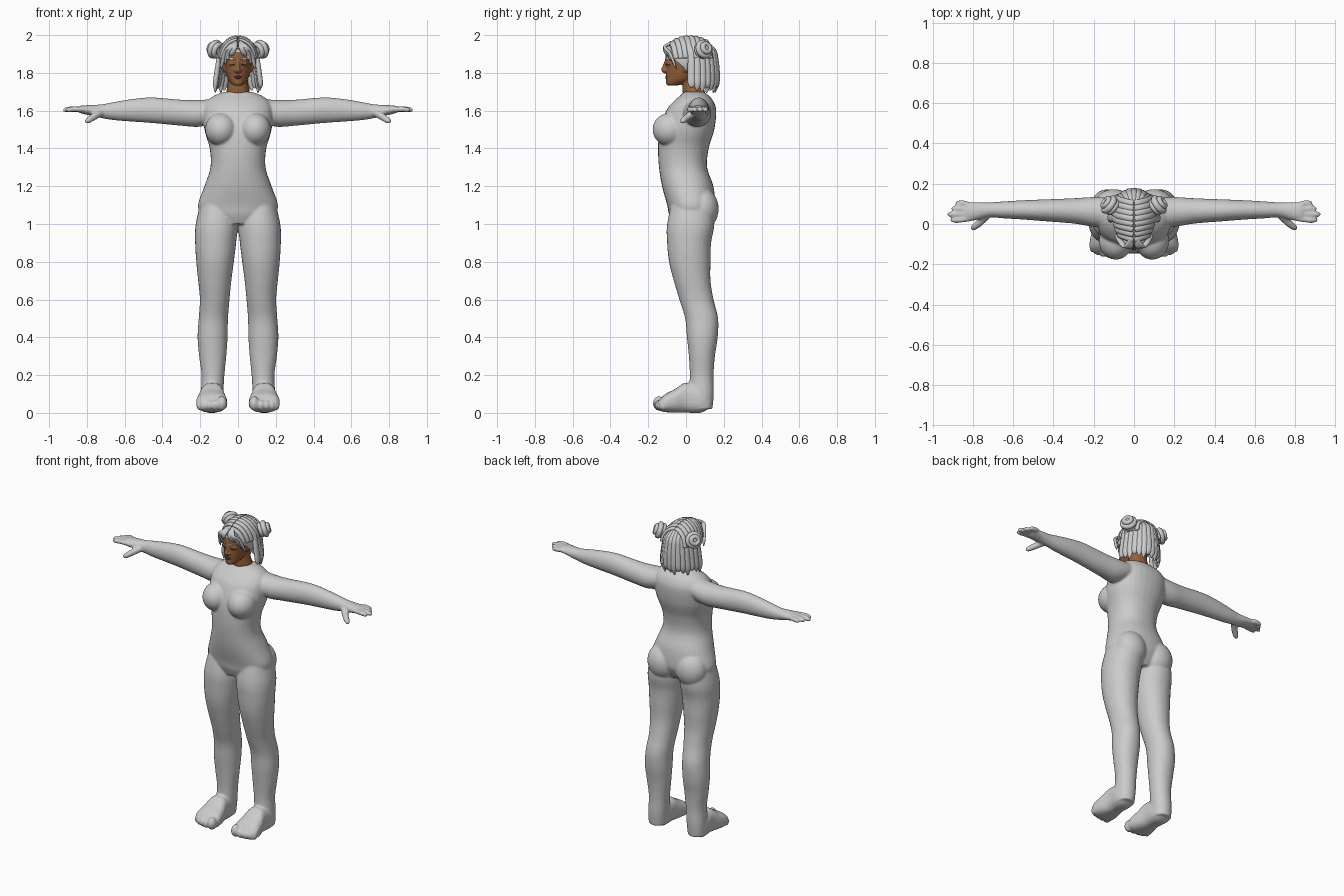
import bpy, bmesh
from math import sin, cos, pi, sqrt, radians
from mathutils import Vector, Matrix

if "Cube" in bpy.data.objects:
    bpy.data.objects.remove(bpy.data.objects["Cube"], do_unlink=True)

X, Y, Z = Vector((1, 0, 0)), Vector((0, 1, 0)), Vector((0, 0, 1))
SIDES = (-1, 1)


def material(name, r, g, b):
    m = bpy.data.materials.new(name)
    m.use_nodes = True
    m.diffuse_color = (r, g, b, 1)
    bsdf = m.node_tree.nodes["Principled BSDF"]
    bsdf.inputs["Base Color"].default_value = (r, g, b, 1)
    bsdf.inputs["Roughness"].default_value = 0.7
    return m


GREY = material("body_grey", 0.6, 0.6, 0.6)
HAIR = material("hair_grey", 0.6, 0.6, 0.6)
SKIN = material("brown_skin", 0.3, 0.12, 0.045)
LIP = material("dark_lip", 0.2, 0.065, 0.035)
LASH = material("lash_brown", 0.04, 0.02, 0.012)


def spline(st, sub):
    """Catmull-Rom interpolation of stations (x, y, z, a, b)."""
    out = []
    for i in range(len(st) - 1):
        p0, p1, p2, p3 = (st[max(0, min(len(st) - 1, i + k))] for k in (-1, 0, 1, 2))
        for s in range(sub):
            t = s / sub
            out.append([b + t * (c - a) / 2 + t * t * (a - 2.5 * b + 2 * c - d / 2)
                        + t ** 3 * (1.5 * (b - c) + (d - a) / 2)
                        for a, b, c, d in zip(p0, p1, p2, p3)])
    return out + [list(st[-1])]


def tube(bm, stations, side=X, axis=None, sub=5, n=20, power=2, closed=False):
    """Skin rounded cross-sections along a path; a fixed axis keeps them parallel."""
    st = stations if closed else spline(stations, sub)
    rings = []
    for i, (x, y, z, a, b) in enumerate(st):
        if closed:
            p, q = st[i - 1], st[(i + 1) % len(st)]
        else:
            p, q = st[max(0, i - 1)], st[min(len(st) - 1, i + 1)]
        t = axis or (Vector(q[:3]) - Vector(p[:3])).normalized()
        v = t.cross(side).normalized()
        u = v.cross(t)
        ring = []
        for k in range(n):
            c, s = cos(2 * pi * k / n), sin(2 * pi * k / n)
            c, s = (abs(w) ** (2 / power) * (1 if w > 0 else -1) for w in (c, s))
            ring.append(bm.verts.new(Vector((x, y, z)) + u * c * max(a, .001) + v * s * max(b, .001)))
        rings.append(ring)
    pairs = list(zip(rings, rings[1:])) + ([(rings[-1], rings[0])] if closed else [])
    for r, q in pairs:
        for k in range(n):
            bm.faces.new((r[k], r[(k + 1) % n], q[(k + 1) % n], q[k]))
    if not closed:
        bm.faces.new(rings[0])
        bm.faces.new(rings[-1])


def ball(bm, centre, radii):
    m = Matrix.Translation(centre) @ Matrix.Diagonal((*radii, 1))
    return bmesh.ops.create_uvsphere(bm, u_segments=32, v_segments=20, radius=1, matrix=m)["verts"]


def level(z, x0, x1, y0, y1):
    """Horizontal section from its left, right, front and back limits."""
    return ((x0 + x1) / 2, (y0 + y1) / 2, z, (x1 - x0) / 2, (y1 - y0) / 2)


def finish(bm, name, mat, voxel=0, smooth=0):
    bmesh.ops.recalc_face_normals(bm, faces=bm.faces)
    for f in bm.faces:
        f.smooth = True
    me = bpy.data.meshes.new(name)
    bm.to_mesh(me)
    bm.free()
    me.materials.append(mat)
    ob = bpy.data.objects.new(name, me)
    bpy.context.collection.objects.link(ob)
    if voxel:
        r = ob.modifiers.new("merge", "REMESH")
        r.mode, r.voxel_size, r.use_smooth_shade = "VOXEL", voxel, True
        s = ob.modifiers.new("soften", "SMOOTH")
        s.factor, s.iterations = 0.5, smooth
    return ob


# Body: torso, limbs, hands and feet merged into one soft surface
bm = bmesh.new()
torso = [(1.0, .13, -.07, .11), (1.05, .19, -.09, .14), (1.1, .212, -.1, .155), (1.2, .178, -.127, .145),
         (1.3, .146, -.143, .112), (1.4, .15, -.148, .12), (1.5, .178, -.14, .15), (1.6, .185, -.105, .16),
         (1.65, .165, -.065, .145), (1.68, .125, -.03, .12), (1.7, .07, -.01, .095)]
tube(bm, [level(z, -w, w, f, b) for z, w, f, b in torso], axis=Z, n=32, power=2.2)
leg = [(1.14, .03, .19, -.07, .14), (1.0, .004, .224, -.1, .15), (.9, .01, .227, -.1, .133),
       (.8, .022, .221, -.09, .13), (.7, .035, .211, -.065, .13), (.6, .045, .202, -.035, .146),
       (.5, .053, .208, -.005, .17), (.4, .055, .214, .005, .168), (.3, .062, .206, .015, .153),
       (.2, .072, .193, .02, .146), (.1, .078, .197, .015, .147), (.02, .085, .195, .02, .14)]
foot = [(.13, .03, .08, .1, .18), (.08, .001, .13, .08, .2), (0, .001, .16, .075, .2),
        (-.06, .001, .125, .062, .215), (-.11, .004, .1, .056, .222), (-.14, .012, .07, .068, .21)]
arm = [(.1, 1.605, .06, .055, .075), (.2, 1.586, .071, .06, .074), (.3, 1.589, .069, .065, .063),
       (.45, 1.602, .068, .068, .054), (.55, 1.602, .061, .07, .048), (.65, 1.598, .049, .07, .042),
       (.72, 1.597, .037, .07, .037), (.78, 1.602, .028, .064, .044), (.83, 1.606, .021, .06, .048),
       (.85, 1.606, .012, .06, .044)]
fingers = [(.103, .09, .885), (.076, .072, .905), (.048, .05, .925), (.02, .028, .91)]
toes = [(.085, -.143, .032), (.122, -.146, .023), (.152, -.142, .022), (.18, -.134, .021), (.203, -.122, .019)]
for s in SIDES:
    tube(bm, [level(z, *sorted((s * a, s * b)), f, k) for z, a, b, f, k in leg], axis=Z, n=28, power=2.1)
    tube(bm, [(s * (a + b) / 2, y, (lo + hi) / 2, (b - a) / 2, (hi - lo) / 2) for y, lo, hi, a, b in foot],
         axis=Y, n=24, power=2.6)
    for x, y, r in toes:
        ball(bm, (s * x, y, .018 + r), (r * .85, r, r * 1.2))
    tube(bm, [(s * x, y, z, ry, rz) for x, z, rz, y, ry in arm], side=Y, axis=X, n=24)
    for tip, root, x in fingers:
        tube(bm, [(s * .81, root, 1.606, .015, .014), (s * (x - .04), tip, 1.608, .0145, .0145),
                  (s * (x - .01), tip, 1.604, .013, .013), (s * (x + .002), tip, 1.603, .006, .006)], side=Y, n=12)
    tube(bm, [(s * .73, .045, 1.59, .022, .022), (s * .765, .008, 1.567, .019, .019),
              (s * .795, -.016, 1.547, .016, .016), (s * .808, -.024, 1.538, .008, .008)], side=Y, n=12)
    ball(bm, (s * .09, -.085, 1.5), (.084, .092, .088))
    ball(bm, (s * .1, .085, 1.08), (.1, .088, .11))
finish(bm, "body", GREY, .006, 7)

# Head with neck, nose and ears
bm = bmesh.new()
head = [(1.733, .02, -.098, -.05), (1.745, .036, -.106, 0), (1.775, .056, -.106, .07), (1.82, .07, -.107, .11),
        (1.87, .077, -.11, .13), (1.92, .075, -.1, .13), (1.96, .055, -.06, .1), (1.98, .02, -.02, .06)]
tube(bm, [level(z, -w, w, f, b) for z, w, f, b in head], axis=Z, n=32)
tube(bm, [level(1.66, -.064, .064, -.01, .11), level(1.7, -.062, .062, -.018, .1),
          level(1.74, -.054, .054, -.02, .09), level(1.79, -.05, .05, -.02, .09)], axis=Z, n=24)
tube(bm, [(0, -.1, 1.865, .008, .012), (0, -.112, 1.835, .009, .012), (0, -.117, 1.815, .013, .014),
          (0, -.108, 1.803, .012, .008)], n=14)
for s in SIDES:
    ball(bm, (s * .013, -.106, 1.812), (.009, .011, .008))
    ball(bm, (s * .033, -.086, 1.848), (.016, .014, .011))
    tube(bm, [(s * .068, -.005, 1.805, .007, .01), (s * .077, .005, 1.835, .008, .02),
              (s * .088, .02, 1.87, .006, .014), (s * .092, .028, 1.89, .003, .004)], n=12)
finish(bm, "head", SKIN, .004, 4)


def face_y(x):
    return .008 - .117 * sqrt(1 - (x / .076) ** 2)


# Lips, lash lines and eyebrows
bm = bmesh.new()
ball(bm, (0, -.1, 1.781), (.021, .01, .005))
ball(bm, (0, -.1, 1.773), (.017, .01, .006))
finish(bm, "lips", LIP)
for name, mat, z, r, span in (("lashes", LASH, 1.844, .002, (.02, .033, .047)),
                              ("eyebrows", HAIR, 1.872, .003, (.014, .036, .056))):
    bm = bmesh.new()
    for s in SIDES:
        tube(bm, [(s * x, face_y(x) - .002, z + dz, r * 1.5, r)
                  for x, dz in zip(span, (0, .003 if mat is HAIR else -.003, 0))], side=Z, n=8)
    finish(bm, name, mat)

# Hair cap, cut open over the face
bm = bmesh.new()
ball(bm, (0, .02, 1.87), (.096, .135, .118))
bmesh.ops.bisect_plane(bm, geom=bm.verts[:] + bm.edges[:] + bm.faces[:], plane_co=(0, -.1, 1.905),
                       plane_no=(0, -.65, -.75), clear_outer=True)
finish(bm, "hair_cap", HAIR)

# Locks swept sideways from the parting
bm = bmesh.new()
for i in range(9):
    y0 = -.1 + i * .025
    k = sqrt(1 - ((y0 - .02) / .145) ** 2)
    for s in SIDES:
        tube(bm, [(s * .1 * k * sin(a), y0 + .018 * a, 1.87 + .119 * k * cos(a), .017, .011)
                  for a in (.03, .4, .8, 1.2, 1.5)], side=Y, sub=3, n=10)
finish(bm, "top_locks", HAIR)

# Long locks hanging round the back and sides
bm = bmesh.new()
for i in range(15):
    th = radians(-86 + i * 172 / 14)
    drop = .012 * (i % 3)
    path = [(.55, .6, 1.965, .012), (.9, .92, 1.92, .017), (1.02, 1.0, 1.87, .02), (1.12, 1.04, 1.8, .022),
            (1.2, 1.03, 1.74, .02), (1.2, .97, 1.695 + drop, .004)]
    tube(bm, [(.1 * kx * sin(th), .02 + .14 * ky * cos(th), z, w, w * .65) for kx, ky, z, w in path],
         side=Vector((cos(th), -sin(th), 0)), sub=4, n=10)
finish(bm, "hanging_locks", HAIR)

# Fringe framing the face
bm = bmesh.new()
for s in SIDES:
    for k, length in ((.45, .05), (.75, .075), (1, .1)):
        tube(bm, [(s * .01, -.065, 1.965, .01, .008), (s * .04 * k, -.112, 1.938, .014, .009),
                  (s * .068 * k, -.121 + .035 * k, 1.905, .014, .009),
                  (s * .086 * k, -.116 + .055 * k, 1.945 - length, .009, .006),
                  (s * .089 * k, -.112 + .06 * k, 1.92 - length, .002, .002)], sub=4, n=10)
finish(bm, "fringe", HAIR)

# Two wound buns
for s, name in zip(SIDES, ("right_bun", "left_bun")):
    bm = bmesh.new()
    out = Vector((s * .75, .55, .3)).normalized()
    u = out.cross(Z).normalized()
    v = out.cross(u)
    c = Vector((s * .122, .095, 1.925))
    ball(bm, c, (.03, .03, .034))
    for off, rad, r in ((-.02, .032, .014), (.002, .036, .016), (.022, .022, .014)):
        loop = [c + out * off + u * rad * cos(t * pi / 12) + v * rad * sin(t * pi / 12) for t in range(24)]
        tube(bm, [(*p, r, r) for p in loop], side=out, n=10, closed=True)
    finish(bm, name, HAIR)
